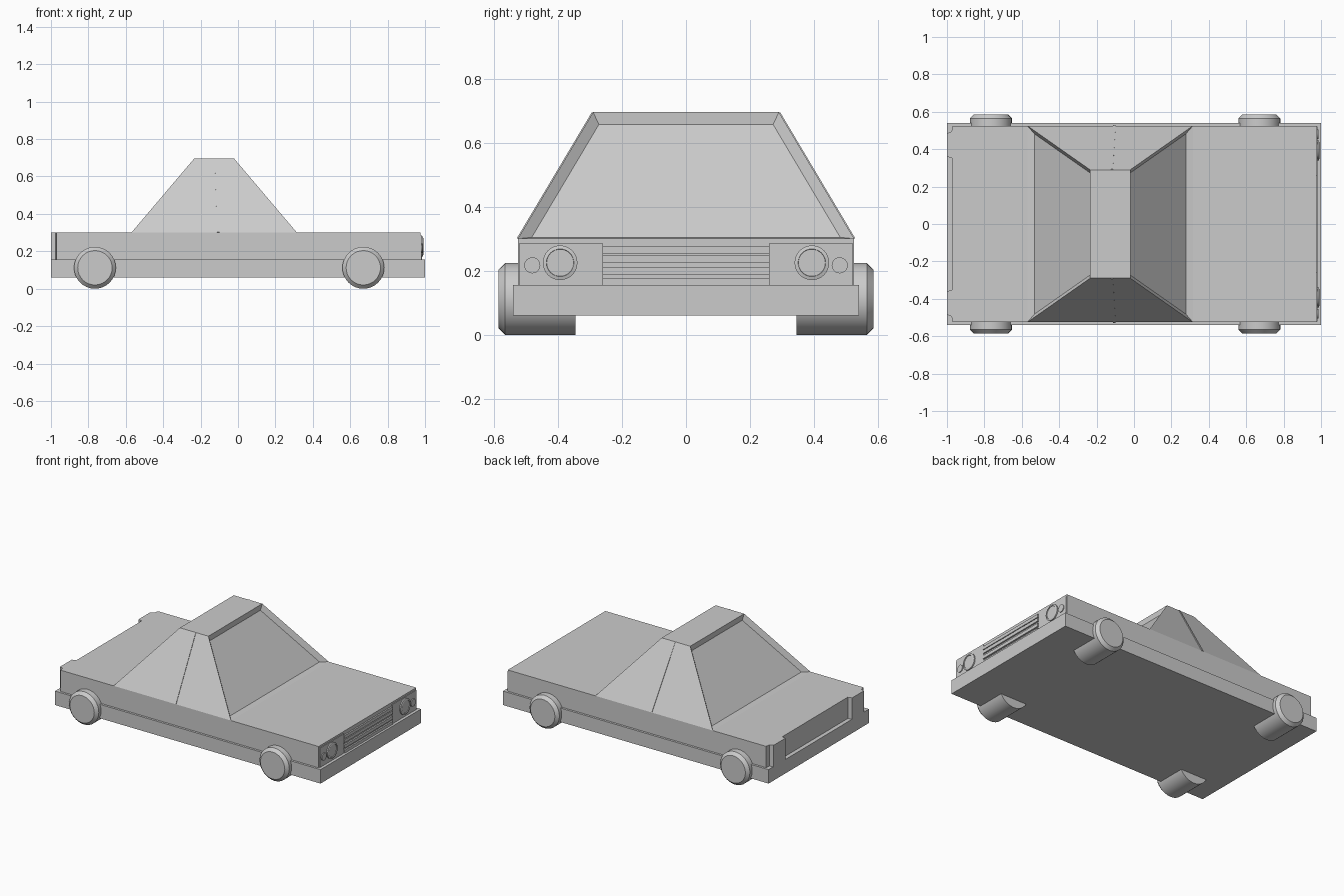
import bpy, bmesh
from math import tau
from mathutils import Vector, Matrix

if "Cube" in bpy.data.objects:
    bpy.data.objects.remove(bpy.data.objects["Cube"])


def finish(name, bm, smooth=False):
    bmesh.ops.remove_doubles(bm, verts=bm.verts, dist=1e-5)
    bmesh.ops.recalc_face_normals(bm, faces=bm.faces)
    me = bpy.data.meshes.new(name)
    bm.to_mesh(me)
    bm.free()
    ob = bpy.data.objects.new(name, me)
    bpy.context.collection.objects.link(ob)
    if smooth:
        bpy.ops.object.select_all(action='DESELECT')
        ob.select_set(True)
        bpy.context.view_layer.objects.active = ob
        bpy.ops.object.shade_smooth_by_angle(angle=0.5)
    return ob


def box(name, lo, hi):
    lo, hi = Vector(lo), Vector(hi)
    bm = bmesh.new()
    bmesh.ops.create_cube(bm, size=1, matrix=Matrix.Translation((lo + hi) / 2)
                          @ Matrix.Diagonal((*(hi - lo), 1)))
    return finish(name, bm)


def prism(name, outline, z0, z1):
    bm = bmesh.new()
    face = bm.faces.new([bm.verts.new((x, y, z0)) for x, y in outline])
    ext = bmesh.ops.extrude_face_region(bm, geom=[face])
    for v in ext['geom']:
        if isinstance(v, bmesh.types.BMVert):
            v.co.z = z1
    # extrude_face_region drops the source cap only when it is interior
    if not face.is_valid or len(bm.faces) < len(outline) + 2:
        bmesh.ops.holes_fill(bm, edges=bm.edges)
    return finish(name, bm)


def lathe(name, profile, centre, axis, sides=32):
    """Revolve (distance along axis, radius) points about an axis through centre."""
    bm = bmesh.new()
    axis, centre = Vector(axis), Vector(centre)
    verts = [bm.verts.new(centre + axis * d + Vector((0, 0, r))) for d, r in profile]
    edges = [bm.edges.new(p) for p in zip(verts, verts[1:])]
    bmesh.ops.spin(bm, geom=verts + edges, cent=centre, axis=axis,
                   angle=tau, steps=sides, use_merge=True)
    return finish(name, bm, True)


# Lower body and bumpers
box("lower_body", (-1, -.54, .06), (1, .54, .155))

# Upper body with recessed tail panel and notched rear corners
half = [(.975, .525), (-.97, .525), (-.975, .495), (-1, .485), (-1, .36), (-.972, .352)]
prism("upper_body", half + [(x, -y) for x, y in reversed(half)], .15, .30)

# Cabin: tapered block with recessed front and rear windows
bm = bmesh.new()
rings = []
for x0, x1, y, z in ((-.57, .315, .525, .30), (-.235, -.02, .29, .695)):
    rings.append([bm.verts.new(p) for p in
                  ((x0, -y, z), (x1, -y, z), (x1, y, z), (x0, y, z))])
low, top = rings
bm.faces.new(low[::-1])
bm.faces.new(top)
sides = [bm.faces.new((low[i], low[(i + 1) % 4], top[(i + 1) % 4], top[i])) for i in range(4)]
bm.normal_update()
for i in (1, 3):
    bmesh.ops.inset_region(bm, faces=[sides[i]], thickness=.028, depth=-.026,
                           use_even_offset=True)
finish("cabin", bm)

for s in (-1, 1):
    # Thin pillar between the side windows
    bm = bmesh.new()
    out, inn = [], []
    for x, y, z in ((-.112, .525, .30), (-.098, .525, .30), (-.113, .291, .693), (-.124, .291, .693)):
        out.append(bm.verts.new((x, s * (y + .003), z + .002)))
        inn.append(bm.verts.new((x, s * (y - .01), z - .005)))
    bm.faces.new(out)
    bm.faces.new(inn[::-1])
    for i in range(4):
        j = (i + 1) % 4
        bm.faces.new((out[i], out[j], inn[j], inn[i]))
    finish("side_pillar", bm)

    # Lamp panel with a large and a small round lamp
    y0, y1 = sorted((s * .26, s * .52))
    box("lamp_panel", (.96, y0, .15), (.98, y1, .287))
    lathe("headlight", [(0, 0), (0, .054), (.028, .054), (.031, .043), (.027, .042), (.027, 0)],
          (.96, s * .393, .225), (1, 0, 0))
    lathe("side_lamp", [(0, 0), (0, .025), (.026, .025), (.026, 0)],
          (.96, s * .48, .217), (1, 0, 0), 24)

    # Wheels with chamfered outer rim
    for x in (-.765, .67):
        lathe("wheel", [(.345, 0), (.345, .112), (.565, .112), (.585, .092), (.585, 0)],
              (x, 0, .112), (0, s, 0))

# Grille bars
for z in (.165, .2, .237, .264):
    box("grille_bar", (.96, -.26, z - .011), (.985, .26, z + .011))
